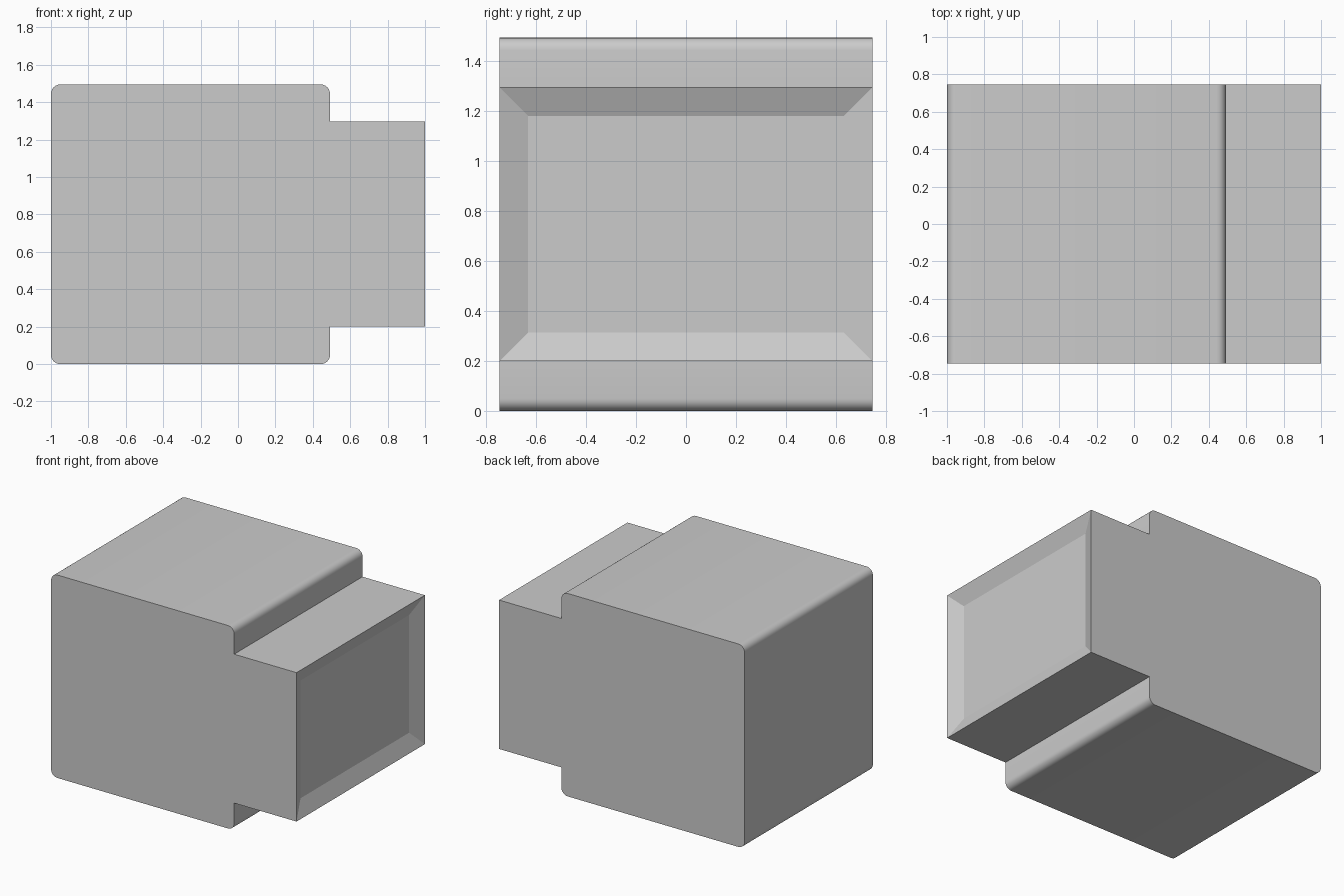
import bpy, bmesh
from math import cos, sin, pi, radians

if "Cube" in bpy.data.objects:
    bpy.data.objects.remove(bpy.data.objects["Cube"])

HALF_Y, TOP, R, SEG = 0.747, 1.495, 0.05, 6
LEFT, STEP, FRONT = -1.0, 0.492, 1.0
Z_LOW, Z_HIGH = 0.2, 1.297


def corner(cx, cz, start):
    """Quarter-round corner, counter-clockwise."""
    return [(cx + R * cos(start + pi / 2 * i / SEG),
             cz + R * sin(start + pi / 2 * i / SEG)) for i in range(SEG + 1)]


# Side profile: rounded body with a stepped screen block
profile = corner(LEFT + R, R, pi) + corner(STEP - R, R, 1.5 * pi)
profile += [(STEP, Z_LOW), (FRONT, Z_LOW), (FRONT, Z_HIGH), (STEP, Z_HIGH)]
profile += corner(STEP - R, TOP - R, 0) + corner(LEFT + R, TOP - R, pi / 2)

# Extrude the profile across the width
bm = bmesh.new()
side = bm.faces.new([bm.verts.new((x, -HALF_Y, z)) for x, z in profile])
ext = bmesh.ops.extrude_face_region(bm, geom=[side], use_keep_orig=True)
bmesh.ops.translate(bm, vec=(0, 2 * HALF_Y, 0),
                    verts=[g for g in ext["geom"] if isinstance(g, bmesh.types.BMVert)])
bmesh.ops.recalc_face_normals(bm, faces=bm.faces)

# Recessed screen with sloping border
screen = max(bm.faces, key=lambda f: f.calc_center_median().x)
bmesh.ops.inset_region(bm, faces=[screen], thickness=0.115, use_even_offset=True)
bmesh.ops.translate(bm, verts=screen.verts[:], vec=(-0.048, 0, 0))

mesh = bpy.data.meshes.new("monitor_body")
bm.to_mesh(mesh)
bm.free()
body = bpy.data.objects.new("monitor_body", mesh)
bpy.context.collection.objects.link(body)
bpy.context.view_layer.objects.active = body
body.select_set(True)
# Angle below the shallow screen slope keeps its edges crisp
bpy.ops.object.shade_smooth_by_angle(angle=radians(20))
